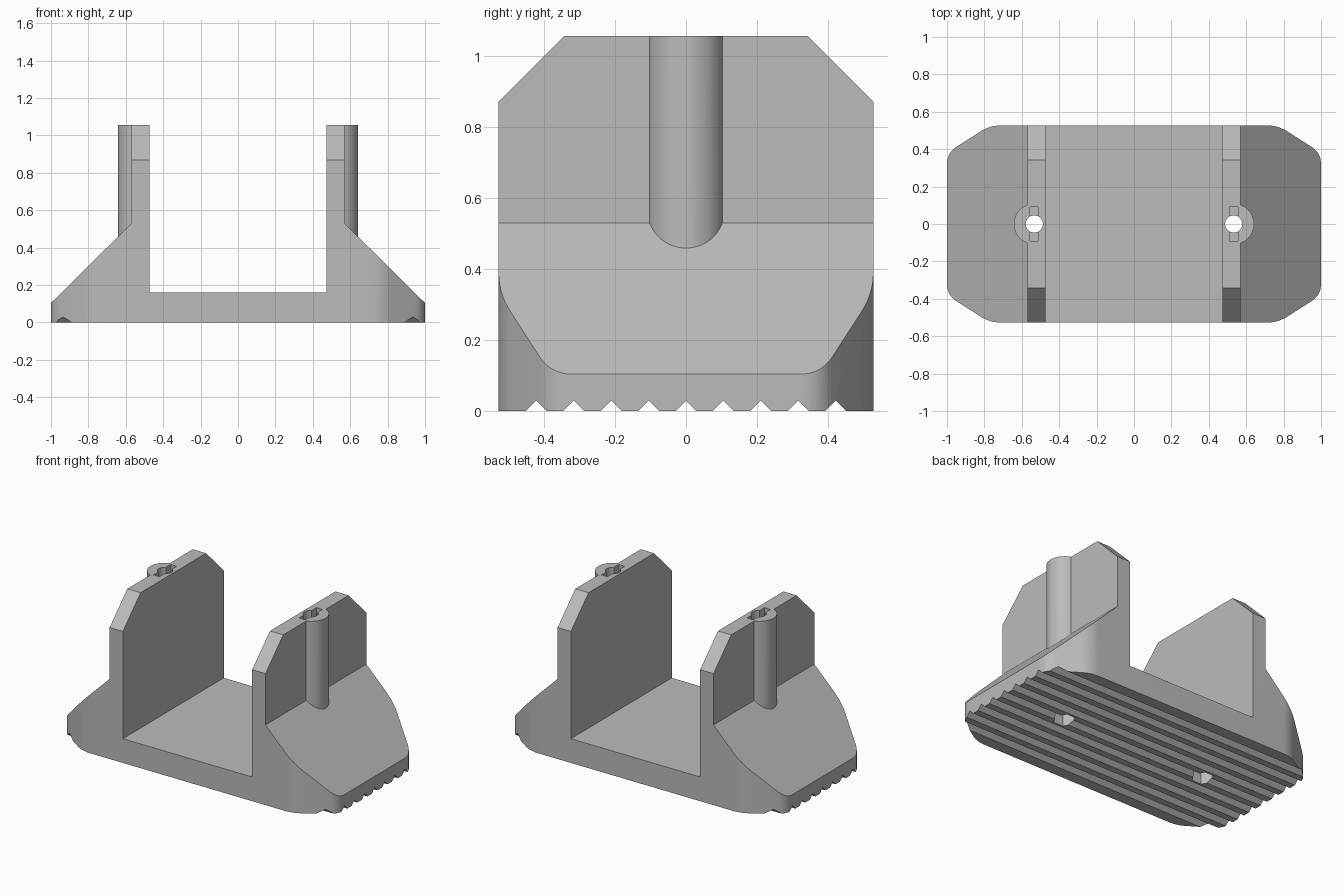
import bpy, bmesh, math
from mathutils import Vector

cube = bpy.data.objects.get("Cube")
if cube:
    bpy.data.objects.remove(cube, do_unlink=True)

DEPTH, HEIGHT = 0.527, 1.055
SCREW_X = 0.533

grey = bpy.data.materials.new("plain_grey")
grey.use_nodes = True
colour = (0.5, 0.5, 0.5, 1)
grey.diffuse_color = colour
grey.node_tree.nodes["Principled BSDF"].inputs["Base Color"].default_value = colour


def prism(name, points, axis, low, high):
    """Extrude a 2D outline along x, y or z."""
    place = {"x": lambda a, b: (low, a, b),
             "y": lambda a, b: (a, low, b),
             "z": lambda a, b: (a, b, low)}[axis]
    shift = Vector([(high - low) * (axis == k) for k in "xyz"])
    bm = bmesh.new()
    face = bm.faces.new([bm.verts.new(place(*p)) for p in points])
    out = bmesh.ops.extrude_face_region(bm, geom=[face])
    bmesh.ops.translate(bm, vec=shift,
                        verts=[v for v in out["geom"] if isinstance(v, bmesh.types.BMVert)])
    bmesh.ops.recalc_face_normals(bm, faces=bm.faces)
    mesh = bpy.data.meshes.new(name)
    bm.to_mesh(mesh)
    bm.free()
    mesh.materials.append(grey)
    obj = bpy.data.objects.new(name, mesh)
    bpy.context.collection.objects.link(obj)
    return obj


def combine(target, tool, operation):
    """Apply a boolean and discard the tool."""
    mod = target.modifiers.new(operation, "BOOLEAN")
    mod.operation, mod.object, mod.solver = operation, tool, "EXACT"
    tool.hide_render = True
    bpy.ops.object.select_all(action="DESELECT")
    bpy.context.view_layer.objects.active = target
    target.select_set(True)
    bpy.ops.object.modifier_apply(modifier=mod.name)
    bpy.data.objects.remove(tool, do_unlink=True)


def arc(cx, cy, r, start, end, steps):
    angles = [math.radians(start + (end - start) * i / steps) for i in range(steps + 1)]
    return [(cx + r * math.cos(a), cy + r * math.sin(a)) for a in angles]


def rounded(corners, reach, steps=8):
    """Round every corner of an outline."""
    points = []
    for i, c in enumerate(corners):
        c = Vector(c)
        a = c + (Vector(corners[i - 1]) - c).normalized() * reach
        b = c + (Vector(corners[(i + 1) % len(corners)]) - c).normalized() * reach
        for s in range(steps + 1):
            t = s / steps
            points.append(tuple(a * (1 - t) ** 2 + c * 2 * t * (1 - t) + b * t * t))
    return points


def mirrored(half):
    return half + [(-a, b) for a, b in reversed(half)]


# Base, sloped shoulders and upright walls
bracket = prism("cradle_bracket", mirrored(
    [(1.1, 0), (1.1, 0.005), (0.57, 0.53), (0.57, 1.1), (0.473, 1.1), (0.473, 0.16)]),
    "y", -0.6, 0.6)

# Round screw columns on the outer wall faces
for side in (1, -1):
    column = [(side * x, y) for x, y in arc(SCREW_X, 0, 0.109, -90, 90, 32)]
    combine(bracket, prism("screw_column", column, "z", 0.3, 1.12), "UNION")

# Plan outline with softened corners
half = [(1, -0.38), (1, 0.38), (0.77, DEPTH)]
plan = half + [(-0.77, DEPTH), (-1, 0.38), (-1, -0.38), (-0.77, -DEPTH), (0.77, -DEPTH)]
combine(bracket, prism("plan_outline", rounded(plan, 0.06), "z", -0.1, 1.3), "INTERSECT")

# Side outline with chamfered wall tops and a grooved underside
side_half = [(0.342, HEIGHT), (0.6, 0.797), (0.6, 0)]
for i in range(4, 0, -1):
    y = i * 0.1053
    side_half += [(y + 0.03, 0), (y, 0.03), (y - 0.03, 0)]
side_half += [(0.03, 0)]
outline = side_half + [(0, 0.03)] + [(-a, b) for a, b in reversed(side_half)]
combine(bracket, prism("side_outline", outline, "x", -1.2, 1.2), "INTERSECT")

# Screw holes with a key slot above and a hexagonal pocket below
for x in (SCREW_X, -SCREW_X):
    hole = arc(x, 0, 0.046, 0, 360, 32)[:-1]
    slot = [(x - 0.022, -0.09), (x + 0.022, -0.09), (x + 0.022, 0.09), (x - 0.022, 0.09)]
    pocket = arc(x, 0, 0.07, 0, 360, 6)[:-1]
    combine(bracket, prism("screw_hole", hole, "z", -0.1, 1.2), "DIFFERENCE")
    combine(bracket, prism("key_slot", slot, "z", 0.97, 1.2), "DIFFERENCE")
    combine(bracket, prism("nut_pocket", pocket, "z", -0.1, 0.1), "DIFFERENCE")

bpy.ops.object.select_all(action="DESELECT")
bracket.select_set(True)
bpy.context.view_layer.objects.active = bracket
bpy.ops.object.shade_smooth_by_angle(angle=math.radians(25))
